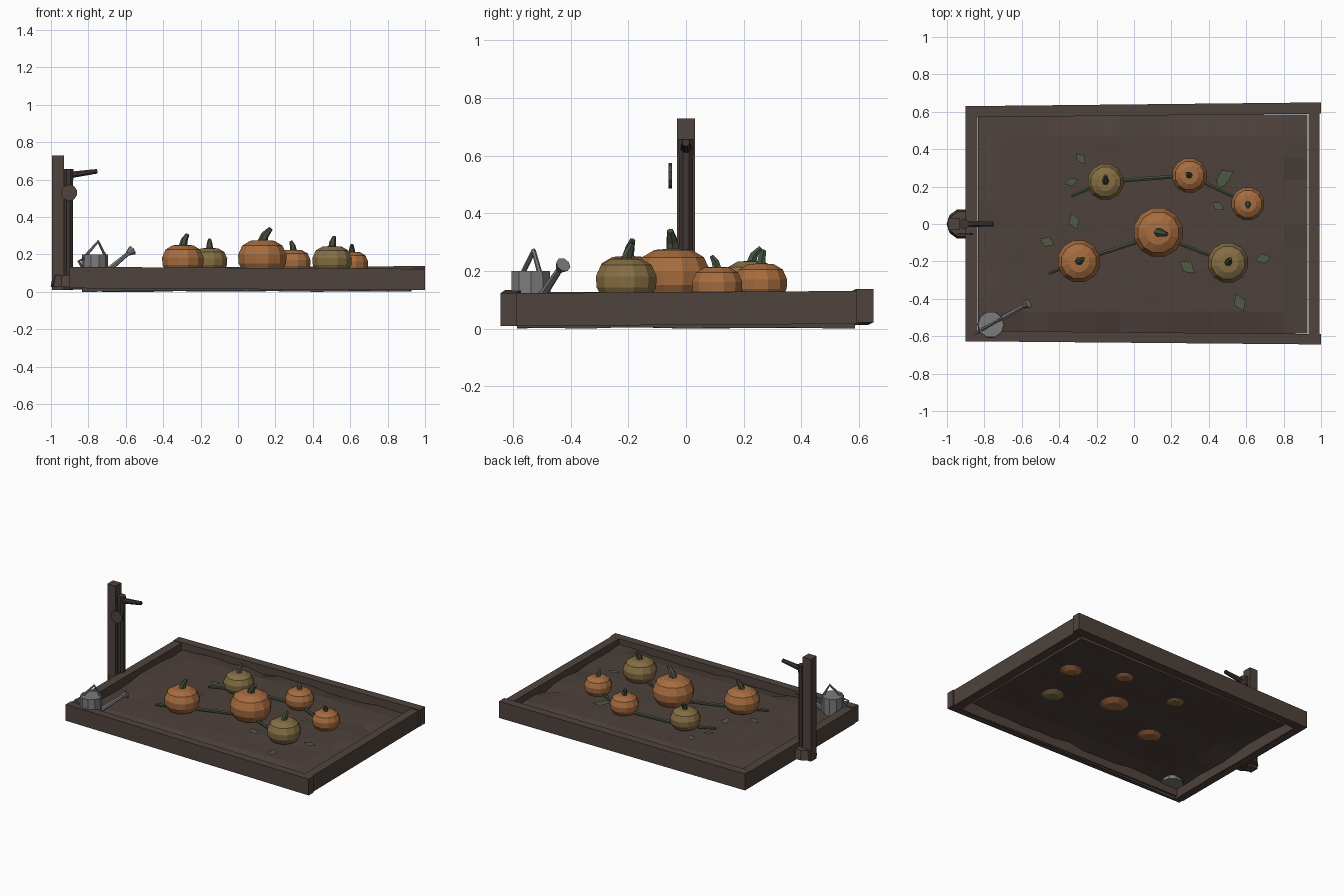
import bpy, bmesh, math, random
from mathutils import Vector

random.seed(4)
if "Cube" in bpy.data.objects:
    bpy.data.objects.remove(bpy.data.objects["Cube"], do_unlink=True)


def material(name, r, g, b):
    m = bpy.data.materials.new(name)
    m.use_nodes = True
    m.diffuse_color = (r, g, b, 1)
    bsdf = m.node_tree.nodes["Principled BSDF"]
    bsdf.inputs["Base Color"].default_value = (r, g, b, 1)
    bsdf.inputs["Roughness"].default_value = 0.9
    return m


WOOD = material("dark_wood", 0.08, 0.056, 0.047)
SOIL = material("soil", 0.075, 0.053, 0.045)
IRON = material("dark_iron", 0.05, 0.037, 0.033)
ORANGE = material("pumpkin_orange", 0.38, 0.15, 0.05)
OLIVE = material("pumpkin_olive", 0.235, 0.155, 0.058)
STEM = material("stem_green", 0.06, 0.082, 0.047)
LEAF = material("leaf_green", 0.077, 0.1, 0.056)
METAL = material("grey_metal", 0.2, 0.2, 0.2)


def finish(name, bm, mat):
    bmesh.ops.recalc_face_normals(bm, faces=bm.faces[:])
    mesh = bpy.data.meshes.new(name)
    bm.to_mesh(mesh)
    bm.free()
    mesh.materials.append(mat)
    obj = bpy.data.objects.new(name, mesh)
    bpy.context.scene.collection.objects.link(obj)
    return obj


def tube(name, points, radii, sides, mat, axis=None):
    """Capped rings along a path; a fixed axis turns it into a lathe."""
    pts = [Vector(p) for p in points]
    overall = Vector(axis) if axis else pts[-1] - pts[0]
    ref = Vector((1, 0, 0)) if abs(overall.normalized().z) > 0.8 else Vector((0, 0, 1))
    bm, rings = bmesh.new(), []
    for i, (p, r) in enumerate(zip(pts, radii)):
        t = overall if axis else pts[min(i + 1, len(pts) - 1)] - pts[max(i - 1, 0)]
        u = t.cross(ref).normalized()
        v = t.cross(u).normalized()
        angles = [2 * math.pi * (k + 0.5) / sides for k in range(sides)]
        rings.append([bm.verts.new(p + r * (math.cos(a) * u + math.sin(a) * v)) for a in angles])
    for a, b in zip(rings, rings[1:]):
        for k in range(sides):
            n = (k + 1) % sides
            bm.faces.new((a[k], a[n], b[n], b[k]))
    bm.faces.new(rings[0])
    bm.faces.new(rings[-1])
    return finish(name, bm, mat)


def beam(name, start, end, width, height):
    """Rectangular wooden plank between two end centres."""
    bm, rings = bmesh.new(), []
    along = Vector(end) - Vector(start)
    side = Vector((-along.y, along.x, 0)).normalized() * width / 2
    up = Vector((0, 0, height / 2))
    for p in (Vector(start), Vector(end)):
        rings.append([bm.verts.new(p + q) for q in (side + up, side - up, -side - up, up - side)])
    a, b = rings
    for k in range(4):
        n = (k + 1) % 4
        bm.faces.new((a[k], a[n], b[n], b[k]))
    bm.faces.new(a)
    bm.faces.new(b)
    return finish(name, bm, WOOD)


# Planter frame
beam("front_plank", (-0.9, -0.599, 0.077), (1, -0.616, 0.066), 0.056, 0.114)
beam("back_plank", (-0.9, 0.6, 0.07), (1, 0.62, 0.08), 0.06, 0.116)
beam("right_plank", (-0.869, -0.59, 0.072), (-0.869, 0.59, 0.068), 0.062, 0.112)
beam("left_plank", (0.962, -0.6, 0.066), (0.962, 0.6, 0.074), 0.06, 0.114)

# Soil sheet, sagging unevenly at the rim, with a skirt reaching the ground
bm = bmesh.new()
nx, ny = 14, 10
x0, x1, half = -0.833, 0.928, 0.586
grid = []
for i in range(nx + 1):
    row = []
    for j in range(ny + 1):
        edge = i in (0, nx) or j in (0, ny)
        z = random.uniform(0.065, 0.09) if edge else random.uniform(0.097, 0.103)
        row.append(bm.verts.new((x0 + (x1 - x0) * i / nx, half * (2 * j / ny - 1), z)))
    grid.append(row)
for i in range(nx):
    for j in range(ny):
        bm.faces.new((grid[i][j], grid[i + 1][j], grid[i + 1][j + 1], grid[i][j + 1]))
rim = [e for e in bm.edges if e.is_boundary]
skirt = bmesh.ops.extrude_edge_only(bm, edges=rim)["geom"]
for v in skirt:
    if isinstance(v, bmesh.types.BMVert):
        v.co.z = random.uniform(0, 0.005)
soil = finish("soil_bed", bm, SOIL)
if soil.data.polygons[0].normal.z < 0:
    soil.data.flip_normals()

# Pumpkins: x, y, radius, top height, stem height, stem lean x and y, colour
pumpkins = [
    (-0.295, -0.2, 0.115, 0.252, 0.312, 0.025, 0.015, ORANGE),
    (-0.152, 0.225, 0.098, 0.235, 0.285, 0.0, 0.035, OLIVE),
    (0.13, -0.045, 0.134, 0.277, 0.343, 0.045, -0.01, ORANGE),
    (0.297, 0.26, 0.094, 0.226, 0.275, -0.015, 0.01, ORANGE),
    (0.503, -0.207, 0.109, 0.245, 0.299, 0.012, 0.022, OLIVE),
    (0.609, 0.108, 0.09, 0.215, 0.257, 0.0, -0.02, ORANGE),
]
profile = [(0.4, 0), (0.8, 0.14), (0.98, 0.36), (1, 0.6), (0.83, 0.85), (0.5, 0.98), (0.12, 1)]
for n, (x, y, r, top, tip, lx, ly, mat) in enumerate(pumpkins, 1):
    base = top - 1.46 * r
    tube(f"pumpkin_{n}", [(x, y, base + (top - base) * h) for _, h in profile],
         [r * w for w, _ in profile], 12, mat, axis=(0, 0, 1))
    rise = tip - top
    tube(f"pumpkin_stem_{n}",
         [(x, y, top - 0.012), (x + lx * 0.3, y + ly * 0.3, top + rise * 0.4),
          (x + lx, y + ly, tip - 0.004)],
         [0.2 * r, 0.16 * r, 0.09 * r], 6, STEM)

# Vines running between the pumpkins
vines = [
    [(-0.455, -0.265), (-0.3, -0.2), (0.125, -0.06), (0.5, -0.205)],
    [(-0.335, 0.15), (-0.155, 0.225), (0.295, 0.26), (0.605, 0.11)],
]
for n, path in enumerate(vines, 1):
    tube(f"vine_{n}", [(x, y, 0.114) for x, y in path], [0.009, 0.012, 0.012, 0.009], 6, STEM)

# Diamond leaves: x, y, length, direction in degrees
leaves = [(-0.285, 0.35, 0.037, 130), (-0.335, 0.225, 0.037, 20), (-0.32, 0.015, 0.047, 110),
          (-0.465, -0.095, 0.044, 160), (0.485, 0.255, 0.055, 30), (0.47, 0.225, 0.045, 50),
          (0.45, 0.095, 0.037, 150), (0.285, -0.23, 0.052, 140), (0.69, -0.185, 0.044, 10),
          (0.565, -0.42, 0.052, 115)]
for n, (x, y, size, turn) in enumerate(leaves, 1):
    a = math.radians(turn)
    d = Vector((math.cos(a), math.sin(a), 0)) * size
    s = Vector((-d.y, d.x, 0)) * 0.65
    c = Vector((x, y, 0.11))
    bm = bmesh.new()
    bm.faces.new([bm.verts.new(c + o) for o in (d, s, -d + Vector((0, 0, 0.004)), -s)])
    finish(f"leaf_{n}", bm, LEAF)

# Water pump: post, foot, pipe, spout and valve wheel
beam("pump_post", (-0.962, -0.032, 0.37), (-0.962, 0.032, 0.37), 0.064, 0.718)
tube("pump_foot", [(-0.92, 0, 0.025), (-0.92, 0, 0.09)], [0.082, 0.07], 10, WOOD)
tube("pump_pipe", [(-0.907, 0, 0.01), (-0.907, 0, 0.61)], [0.026, 0.026], 8, IRON)
tube("pump_head", [(-0.907, 0, 0.6), (-0.907, 0, 0.658)], [0.029, 0.029], 8, IRON)
tube("pump_spout", [(-0.9, 0, 0.625), (-0.752, 0, 0.645)], [0.019, 0.013], 8, IRON)
tube("valve_wheel", [(-0.903, -0.049, 0.53), (-0.903, -0.06, 0.53)], [0.044, 0.044], 10, WOOD)

# Watering can, turned so the spout points inward
centre = Vector((-0.765, -0.538, 0))
forward = Vector((0.87, 0.49, 0))


def can_point(distance, height):
    return centre + forward * distance + Vector((0, 0, height))


tube("can_body", [can_point(0, 0.068), can_point(0, 0.2)], [0.072, 0.07], 10, METAL)
tube("can_top_handle", [can_point(-0.055, 0.195), can_point(0.02, 0.27), can_point(0.062, 0.195)],
     [0.009] * 3, 6, METAL)
tube("can_back_handle", [can_point(-0.065, 0.18), can_point(-0.1, 0.165), can_point(-0.065, 0.11)],
     [0.007] * 3, 6, METAL)
tube("can_spout", [can_point(0.06, 0.1), can_point(0.21, 0.21)], [0.016, 0.011], 6, METAL)
tube("can_rose", [can_point(0.2, 0.204), can_point(0.23, 0.222)], [0.012, 0.027], 8, METAL)
